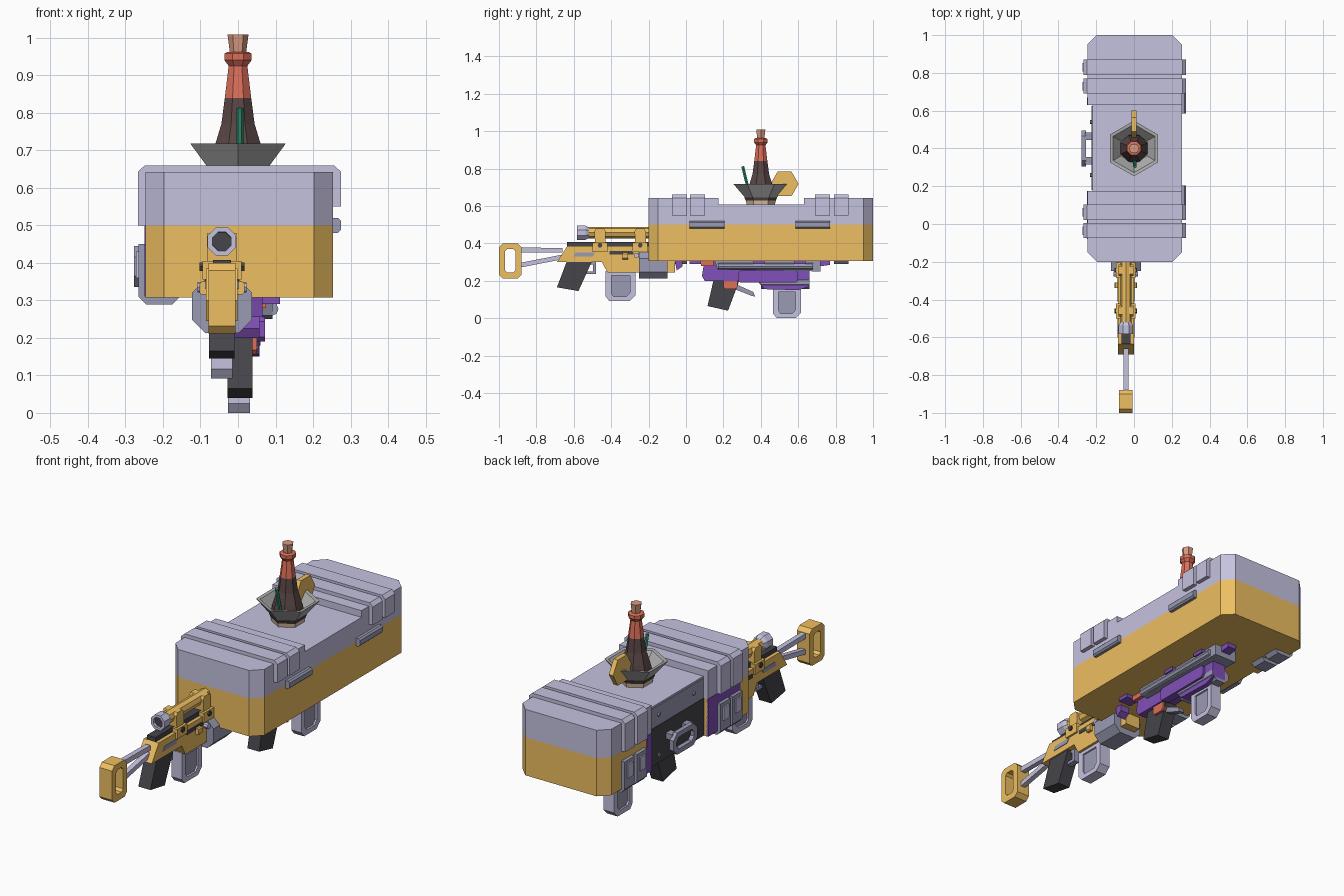
import bpy, bmesh, math
from mathutils import Vector

if "Cube" in bpy.data.objects:
    bpy.data.objects.remove(bpy.data.objects["Cube"])

def mat(name, r, g, b):
    m = bpy.data.materials.new(name)
    m.diffuse_color = (r, g, b, 1)
    m.use_nodes = True
    m.node_tree.nodes["Principled BSDF"].inputs["Base Color"].default_value = m.diffuse_color
    return m

GOLD = mat("gold", .85, .52, .12)
LAV = mat("lavender", .56, .54, .74)
SLATE = mat("slate", .32, .33, .45)
BLACK = mat("black", .06, .06, .07)
PURPLE = mat("purple", .22, .08, .48)
RED = mat("red", .72, .16, .1)
CORK = mat("cork", .7, .33, .22)
GLASS = mat("dark_glass", .1, .06, .06)
GREEN = mat("green", .03, .3, .17)
TAN = mat("tan", .75, .55, .38)
METAL = mat("metal", .42, .42, .42)

def finish(name, bm, m):
    bmesh.ops.recalc_face_normals(bm, faces=bm.faces)
    me = bpy.data.meshes.new(name)
    bm.to_mesh(me)
    bm.free()
    me.materials.append(m)
    ob = bpy.data.objects.new(name, me)
    bpy.context.collection.objects.link(ob)
    return ob

def place(axis, p, d):
    return {'x': (d, p[0], p[1]), 'y': (p[0], d, p[1]), 'z': (p[0], p[1], d)}[axis]

def prism(name, pts, axis, a, b, m):
    """Outline extruded along an axis."""
    bm = bmesh.new()
    r = [[bm.verts.new(place(axis, p, d)) for p in pts] for d in (a, b)]
    n = len(pts)
    for i in range(n):
        j = (i + 1) % n
        bm.faces.new((r[0][i], r[0][j], r[1][j], r[1][i]))
    bm.faces.new(r[0])
    bm.faces.new(r[1])
    return finish(name, bm, m)

def frame(name, outer, inner, axis, a, b, m):
    """Outline with a hole, extruded along an axis."""
    bm = bmesh.new()
    r = [[bm.verts.new(place(axis, p, d)) for p in pts]
         for pts, d in ((outer, a), (outer, b), (inner, b), (inner, a))]
    n = len(outer)
    for k in range(4):
        for i in range(n):
            j = (i + 1) % n
            s, t = r[k], r[(k + 1) % 4]
            bm.faces.new((s[i], s[j], t[j], t[i]))
    return finish(name, bm, m)

def chamfer(u0, u1, v0, v1, c):
    return [(u0 + c, v0), (u1 - c, v0), (u1, v0 + c), (u1, v1 - c),
            (u1 - c, v1), (u0 + c, v1), (u0, v1 - c), (u0, v0 + c)]

def box(name, x0, x1, y0, y1, z0, z1, m, c=0.0, axis='y'):
    u = {'x': (y0, y1, z0, z1), 'y': (x0, x1, z0, z1), 'z': (x0, x1, y0, y1)}[axis]
    d = {'x': (x0, x1), 'y': (y0, y1), 'z': (z0, z1)}[axis]
    pts = chamfer(*u, c) if c else [(u[0], u[2]), (u[1], u[2]), (u[1], u[3]), (u[0], u[3])]
    return prism(name, pts, axis, *d, m)

def lathe(name, prof, n, m, loc, direction=(0, 0, 1), turn=0.0):
    bm = bmesh.new()
    rings = [[bm.verts.new((r * math.cos(turn + math.tau * i / n),
                            r * math.sin(turn + math.tau * i / n), z)) for i in range(n)] for r, z in prof]
    for s, t in zip(rings, rings[1:]):
        for i in range(n):
            j = (i + 1) % n
            bm.faces.new((s[i], s[j], t[j], t[i]))
    bm.faces.new(rings[0])
    bm.faces.new(rings[-1])
    ob = finish(name, bm, m)
    ob.rotation_euler = Vector(direction).to_track_quat('Z', 'Y').to_euler()
    ob.location = loc
    return ob

def rod(name, p, q, r, m, n=8):
    d = Vector(q) - Vector(p)
    return lathe(name, [(r, 0), (r, d.length)], n, m, p, d)

# Case body, notched along the left side
L, R, C = -.247, .253, .05
def plan(y0, y1, front, back):
    f = [(L + C, y0), (R - C, y0), (R, y0 + C)] if front else [(L, y0), (R, y0)]
    b = [(R, y1 - C), (R - C, y1), (L + C, y1), (L, y1 - C)] if back else [(R, y1), (L, y1)]
    return f + b + ([(L, y0 + C)] if front else [])
body = plan(-.2, 1, True, True)
body[-1:-1] = [(L, .63), (-.22, .63), (-.22, .175), (L, .175)]
prism("case_body", body, 'z', .307, .5, GOLD)

# Lid: two raised ends and a lower middle
prism("lid_front", plan(-.2, .175, True, False), 'z', .5, .642, LAV)
prism("lid_back", plan(.63, 1, False, True), 'z', .5, .642, LAV)
box("lid_middle", -.22, R, .175, .63, .5, .608, LAV)

# Dark left panel, purple strips and carrying handle
box("side_panel", -.226, -.22, .18, .625, .31, .5, BLACK)
box("side_panel_upper", -.224, -.22, .18, .625, .5, .6, SLATE)
for i, (y0, y1) in enumerate(((-.08, .175), (.63, .67))):
    box(f"purple_strip_{i}", L - .002, L + .01, y0, y1, .31, .5, PURPLE)
for i, y in enumerate((.26, .54)):
    for k, z in enumerate((.35, .555)):
        rod(f"panel_bolt_{i}_{k}", (-.22, y, z), (-.232, y, z), .01, SLATE, 6)
frame("handle", chamfer(.305, .495, .335, .445, .03), chamfer(.33, .47, .36, .42, .018),
      'x', -.277, -.255, SLATE)
for i, y in enumerate((.335, .465)):
    box(f"handle_post_{i}", -.26, -.22, y - .02, y + .02, .41, .44, SLATE)

# Straps over the lid, latches underneath on the left, hinges on the right
strap = [(-.267, .5), (-.267, .643), (-.248, .66), (.256, .66), (.274, .643), (.274, .55), (.24, .55), (.24, .5)]
latch = [(-.265, .31), (-.245, .289), (-.175, .289), (-.155, .31), (-.24, .32), (-.24, .45), (-.265, .45)]
for i, y in enumerate((-.075, .022, .69, .79)):
    prism(f"strap_{i}", strap, 'y', y, y + .08, LAV)
    prism(f"latch_{i}", latch, 'y', y, y + .08, SLATE)
    box(f"latch_clip_{i}", -.272, -.26, y + .018, y + .062, .36, .43, LAV)
for i, y in enumerate((.02, .585)):
    box(f"hinge_{i}", .245, .275, y, y + .185, .48, .52, SLATE, .008)

# Bowl with bottle, fruit slice and straw
O = (0, .4, 0)
lathe("bowl_base", [(.075, .605), (.08, .628)], 6, TAN, O, turn=math.pi / 2)
lathe("bowl_stem", [(.08, .628), (.088, .645), (.07, .66)], 6, GLASS, O, turn=math.pi / 2)
lathe("bowl", [(.085, .645), (.147, .718), (.128, .716), (.08, .662)], 6, METAL, O, turn=math.pi / 2)
lathe("bottle", [(.078, .655), (.073, .69), (.066, .715), (.048, .77), (.038, .84)], 8, GLASS, O, turn=math.pi / 8)
lathe("bottle_neck", [(.038, .84), (.027, .925), (.039, .94), (.039, .958), (.03, .962), (.02, .962)],
      8, RED, O, turn=math.pi / 8)
lathe("cork", [(.021, .955), (.028, 1.008)], 6, CORK, O)
lathe("fruit_slice", [(.075, 0), (.075, .024)], 6, GOLD, (-.012, .527, .718), (1, 0, 0))
rod("straw", (.005, .335, .68), (.005, .303, .812), .009, GREEN, 6)

# Gold rifle, sticking out of the front
X = -.043
def slab(name, pts, half, m, cx=X):
    return prism(name, pts, 'x', cx - half, cx + half, m)
def magazine(name, cx, y, z, w, h):
    o = [(y, z + h), (y, z + .025), (y + .02, z), (y + w - .03, z), (y + w, z + .03), (y + w, z + h)]
    mid = (y + w / 2, z + h / 2)
    inn = [(mid[0] + (a - mid[0]) * .62, mid[1] + (b - mid[1]) * .7) for a, b in o]
    frame(name + "_rim", o, inn, 'x', cx - .029, cx + .029, LAV)
    slab(name + "_core", inn, .02, SLATE, cx)

frame("butt_frame", chamfer(-1, -.88, .212, .4, .02), chamfer(-.968, -.912, .245, .37, .012),
      'x', X - .036, X + .036, GOLD)
slab("stock_bar", [(-.89, .352), (-.66, .35), (-.66, .375), (-.89, .378)], .013, LAV)
slab("stock_strut", [(-.89, .27), (-.66, .315), (-.66, .34), (-.89, .295)], .013, LAV)
slab("receiver", [(-.69, .3), (-.635, .385), (-.1, .385), (-.06, .31), (-.06, .245), (-.42, .245),
                  (-.45, .3)], .042, GOLD)
slab("rail", [(-.635, .383), (-.2, .383), (-.2, .408), (-.635, .408)], .024, BLACK)
slab("grip", [(-.635, .31), (-.5, .31), (-.575, .145), (-.69, .165)], .034, BLACK)
slab("trigger_guard", [(-.54, .3), (-.48, .3), (-.48, .235), (-.545, .235), (-.545, .25), (-.497, .25),
                       (-.497, .288), (-.54, .288)], .015, SLATE)
magazine("magazine", X, -.43, .092, .16, .16)
box("handguard", X - .08, X + .08, -.25, -.1, .213, .355, SLATE, .035)
rod("scope_tube", (X, -.55, .457), (X, -.15, .457), .03, GOLD)
lathe("scope_lens_ring", [(.026, .02), (.027, 0), (.041, 0), (.041, .045), (.03, .065)], 8, LAV,
      (X, -.583, .457), (0, 1, 0), math.pi / 8)
rod("scope_glass", (X, -.57, .457), (X, -.56, .457), .028, BLACK)
for i, y in enumerate((-.49, -.275)):
    slab(f"scope_mount_{i}", [(y + .005, .375), (y + .06, .375), (y + .06, .465), (y + .05, .48),
                              (y + .01, .48), (y, .465)], .04, GOLD)
    slab(f"mount_plate_{i}", [(y - .01, .355), (y + .07, .355), (y + .07, .405), (y - .01, .405)], .052, GOLD)
    rod(f"mount_bolt_{i}", (X - .06, y + .03, .39), (X + .06, y + .03, .39), .013, BLACK, 6)
slab("receiver_slot", [(-.6, .33), (-.5, .33), (-.485, .352), (-.59, .352)], .045, SLATE)
slab("receiver_vent", [(-.41, .34), (-.28, .34), (-.28, .36), (-.41, .36)], .045, BLACK)
box("selector", X - .06, X + .06, -.34, -.31, .315, .35, GOLD, .006)
rod("receiver_pin", (X - .065, -.265, .335), (X + .065, -.265, .335), .014, LAV)

# Purple rifle slung under the case
P = .01
slab("lower_stock", [(-.06, .312), (-.02, .312), (-.02, .275), (-.05, .255)], .025, PURPLE, .04)
slab("lower_receiver", [(.1, .312), (.66, .312), (.66, .17), (.6, .15), (.42, .155), (.38, .2), (.1, .2),
                        (.085, .225)], .037, PURPLE, P + .01)
slab("lower_cover", [(.15, .312), (.72, .312), (.72, .25), (.17, .26)], .062, SLATE, P + .02)
rod("lower_rod", (.09, .17, .277), (.09, .68, .277), .018, SLATE)
box("lower_side_plate", .03, .072, .28, .6, .19, .255, PURPLE, .012, 'x')
box("lower_handguard", -.04, .06, .4, .66, .155, .23, SLATE, .025)
slab("lower_barrel", [(.7, .312), (.77, .312), (.77, .285), (.7, .275)], .025, PURPLE, .03)
slab("lower_grip", [(.15, .215), (.285, .2), (.225, .04), (.115, .065)], .033, BLACK, P - .005)
slab("lower_guard", [(.27, .18), (.36, .14), (.37, .115), (.35, .12), (.26, .155)], .015, SLATE, P)
box("lower_trigger", -.025, .05, .2, .275, .155, .215, RED, .012, 'x')
box("lower_latch", -.01, .075, .08, .15, .28, .305, RED)
for i, y in enumerate((.0, .34, .56)):
    box(f"lower_clamp_{i}", .04, .112, y + .02, y + .08, .29, .312, PURPLE)
magazine("lower_magazine", .003, .465, 0, .15, .165)
